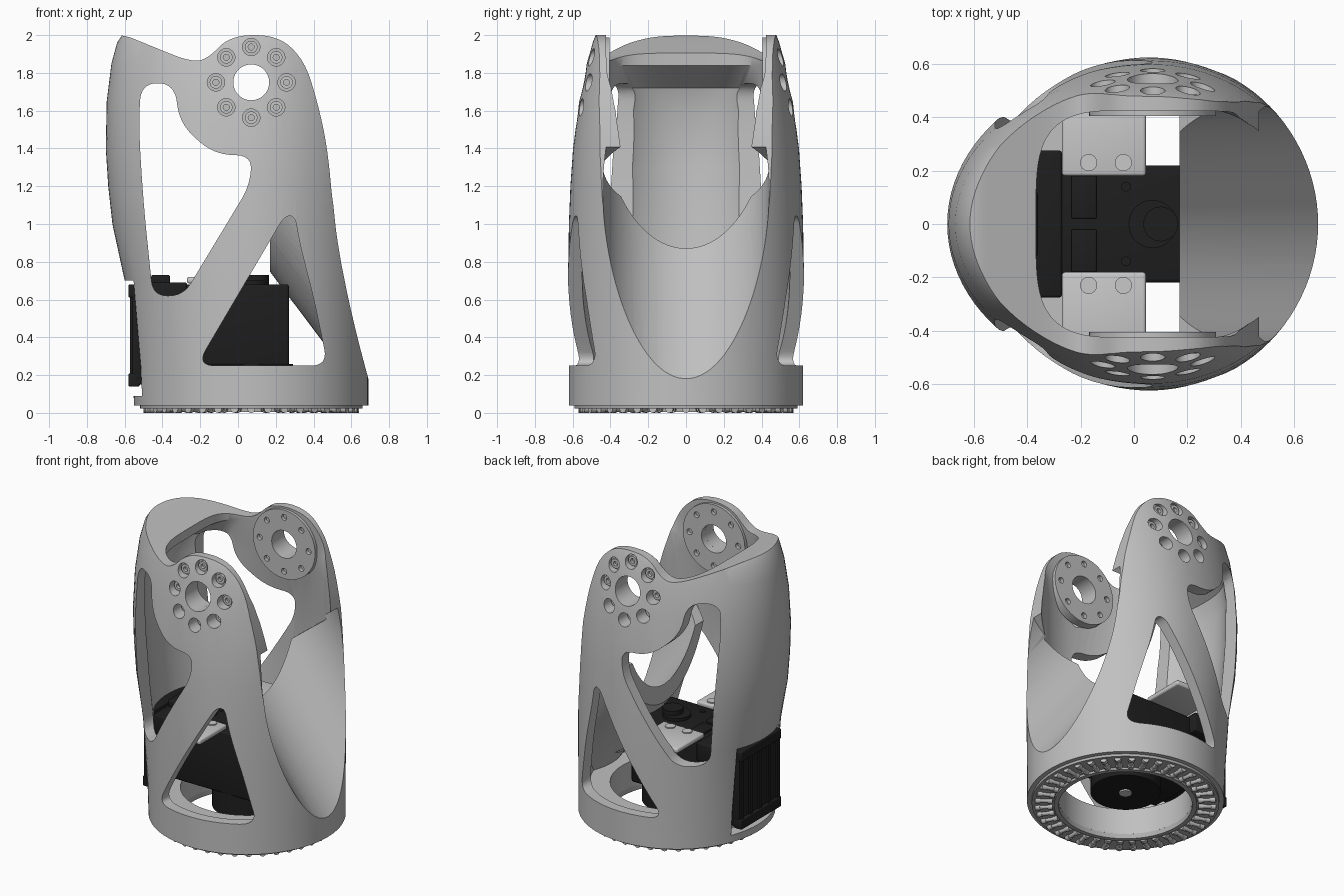
import bpy, bmesh, math
from mathutils import Vector as V

if "Cube" in bpy.data.objects:
    bpy.data.objects.remove(bpy.data.objects["Cube"], do_unlink=True)


def material(name, value):
    m = bpy.data.materials.new(name)
    m.use_nodes = True
    colour = (value, value, value, 1)
    m.diffuse_color = colour
    m.node_tree.nodes["Principled BSDF"].inputs["Base Color"].default_value = colour
    return m


SHELL = material("light grey shell", 0.53)
BRACKET = material("pale grey metal", 0.58)
BEARING = material("mid grey bearing", 0.42)
BLACK = material("motor black", 0.013)


def add(name, bm, mat=None):
    bmesh.ops.recalc_face_normals(bm, faces=bm.faces)
    me = bpy.data.meshes.new(name)
    bm.to_mesh(me)
    bm.free()
    ob = bpy.data.objects.new(name, me)
    bpy.context.collection.objects.link(ob)
    if mat:
        me.materials.append(mat)
    return ob


def loft(name, rings, mat=None, wrap=False):
    """Skin equal-sized point rings; cap the ends unless wrapped round."""
    bm = bmesh.new()
    rows = [[bm.verts.new(p) for p in r] for r in rings]
    n = len(rows[0])
    pairs = list(zip(rows, rows[1:])) + ([(rows[-1], rows[0])] if wrap else [])
    for a, b in pairs:
        for i in range(n):
            j = (i + 1) % n
            bm.faces.new((a[i], a[j], b[j], b[i]))
    if not wrap:
        bm.faces.new(rows[0])
        bm.faces.new(rows[-1])
    return add(name, bm, mat)


def circle(c, axis, r, n):
    u = axis.orthogonal().normalized()
    v = axis.cross(u).normalized()
    angles = [2 * math.pi * i / n for i in range(n)]
    return [c + r * (math.cos(t) * u + math.sin(t) * v) for t in angles]


def rod(name, a, b, r, mat=None, n=32):
    a, b = V(a), V(b)
    return loft(name, [circle(p, b - a, r, n) for p in (a, b)], mat)


def tube(name, a, b, inner, outer, mat, n=64):
    a, b = V(a), V(b)
    ends = ((a, inner), (a, outer), (b, outer), (b, inner))
    return loft(name, [circle(p, b - a, r, n) for p, r in ends], mat, True)


def box(name, lo, hi, mat=None, bevel=0):
    bm = bmesh.new()
    bmesh.ops.create_cube(bm, size=1)
    for v in bm.verts:
        v.co = [(l + h) / 2 + c * (h - l) for l, h, c in zip(lo, hi, v.co)]
    if bevel:
        bmesh.ops.bevel(bm, geom=bm.edges[:], offset=bevel, segments=3,
                        profile=0.5, affect='EDGES')
    return add(name, bm, mat)


def merge(name, parts, mat=None):
    bm = bmesh.new()
    for p in parts:
        bm.from_mesh(p.data)
        bpy.data.objects.remove(p, do_unlink=True)
    return add(name, bm, mat)


def boolean(ob, tool, op='DIFFERENCE', keep=False):
    mod = ob.modifiers.new("cut", 'BOOLEAN')
    mod.operation, mod.solver, mod.object = op, 'EXACT', tool
    bpy.context.view_layer.update()
    dg = bpy.context.evaluated_depsgraph_get()
    me = bpy.data.meshes.new_from_object(ob.evaluated_get(dg))
    ob.modifiers.clear()
    ob.data = me
    if not keep:
        bpy.data.objects.remove(tool, do_unlink=True)


def prism(name, corners):
    """Rounded polygon in x, z, carried right across the body in y."""
    pts = [V((x, 0, z)) for x, z, r in corners]
    path = []
    for i, p in enumerate(pts):
        ends = []
        for q in (pts[i - 1], pts[(i + 1) % len(pts)]):
            d = q - p
            ends.append(p + d.normalized() * min(corners[i][2], d.length * .48))
        if corners[i][2] == 0:
            path.append(p)
            continue
        for k in range(9):
            t = k / 8
            path.append((1 - t) ** 2 * ends[0] + 2 * t * (1 - t) * p + t * t * ends[1])
    return loft(name, [[p + V((0, y, 0)) for p in path] for y in (-1, 1)])


CX, JZ = 0.07, 1.75     # sleeve axis and joint height


def egg(z, left, right, half, e=2):
    ring = []
    for i in range(96):
        t = 2 * math.pi * i / 96
        c, s = math.cos(t), math.sin(t)
        reach = right - CX if c > 0 else CX - left
        ring.append((CX + math.copysign(abs(c) ** (2 / e), c) * reach,
                     math.copysign(abs(s) ** (2 / e), s) * half, z))
    return ring


# Outer sleeve, trimmed to its side outline
shell = loft("sleeve_shell", [egg(*r) for r in (
    (.04, -.55, .69, .62), (.25, -.56, .69, .62), (.7, -.6, .69, .625),
    (1, -.665, .69, .62), (1.2, -.687, .69, .612), (1.4, -.7, .69, .598),
    (1.65, -.695, .67, .565), (1.85, -.67, .64, .525), (1.96, -.64, .6, .495),
    (2.02, -.6, .58, .47))], SHELL)
boolean(shell, prism("outline", (
    (-.9, -.1, 0), (.8, -.1, 0), (.8, .3, 0), (.51, 1, .2), (.475, 1.4, .2),
    (.42, 1.65, .14), (.35, 1.87, .14), (.21, 2, .14), (-.04, 2, .13),
    (-.17, 1.865, .1), (-.27, 1.865, .1), (-.6, 2, .05), (-.9, 2, 0))), 'INTERSECT')

# Tilted round scoop on the +x side and the lining left behind it
along = V((-.602, 0, .799))
centre = V((.522, 0, 1.135))
scoop = rod("scoop", centre - 1.3 * along, centre + .25 * along, .44, n=96)
lining = rod("lining", centre - 1.25 * along, centre + .22 * along, .515, n=96)
boolean(lining, box("lining_limit", (.17, -1, -1), (2, 1, 3)), 'INTERSECT')

# Hollow inside with a thick collar at the top of the back
cavity = loft("cavity", [egg(*r) for r in (
    (.22, -.48, .62, .55), (.9, -.57, .62, .55), (1.3, -.62, .6, .53),
    (1.6, -.62, .6, .47, 2.3), (1.72, -.58, .6, .45, 2.6),
    (1.84, -.37, .6, .43, 4), (2.1, -.36, .6, .42, 4))])
boolean(cavity, lining, keep=True)
boolean(shell, cavity)
boolean(shell, scoop)
boolean(shell, box("arm_gap", (.25, -.41, 1.3), (1, .41, 2.2)))

# Side windows
triangle = prism("triangle_window", (
    (-.22, .25, .1), (.475, .25, .09), (.40, .61, .1), (.33, .88, .1),
    (.30, 1.045, .05), (.245, 1.04, .05)))
boolean(triangle, lining)
boolean(shell, triangle)
boolean(shell, prism("tall_window", (
    (-.515, 1.745, .1), (-.335, 1.745, .11), (-.31, 1.53, .11), (-.13, 1.37, .1),
    (.075, 1.36, .08), (.06, 1.2, .08), (-.29, .62, .08), (-.45, .62, .08),
    (-.5, 1.1, .2), (-.525, 1.5, .15))))

# Rear notch, floor opening, axle hole and bolt bores
boolean(shell, box("rear_notch", (-1, -.23, .09), (-.45, .23, .7)))
boolean(shell, rod("floor_hole", (CX, 0, -.1), (CX, 0, .35), .42, n=64))
boolean(shell, rod("axle_hole", (CX, -1, JZ), (CX, 1, JZ), .095, n=48))
spots = [(CX + .187 * math.cos(k * math.pi / 4), JZ + .187 * math.sin(k * math.pi / 4))
         for k in range(8)]
boolean(shell, merge("bores", [rod("bore", (x, s * .455, z), (x, s * .9, z), .046)
                               for x, z in spots for s in (-1, 1)]))

# Joint pads with bolts
for s, side in ((-1, "right"), (1, "left")):
    pad = tube(side + "_joint_pad", (CX, s * .405, JZ), (CX, s * .465, JZ), .095, .238, SHELL)
    boolean(pad, merge("pad_holes", [rod("hole", (x, s * .3, z), (x, s * .43, z), .02)
                                     for x, z in spots]))
    merge(side + "_joint_bolts", [tube("bolt", (x, s * .455, z), (x, s * .485, z), .016, .033,
                                       None, 24) for x, z in spots], BRACKET)

# Roller bearing under the base
tube("bearing_plate", (CX, 0, .022), (CX, 0, .045), .42, .59, BEARING, 96)
tube("bearing_inner_ring", (CX, 0, .006), (CX, 0, .03), .42, .45, BEARING, 96)
rollers = []
for k in range(40):
    d = V((math.cos(k * math.pi / 20), math.sin(k * math.pi / 20), 0))
    c = V((CX, 0, .021))
    rollers += [rod("roller", c + d * a, c + d * b, r, n=14)
                for a, b, r in ((.46, .49, .021), (.49, .54, .015), (.54, .57, .021))]
merge("bearing_rollers", rollers, SHELL)

# Motor
box("motor_body", (-.36, -.22, .25), (.27, .22, .68), BLACK, .015)
box("motor_rear_block", (-.51, -.2, .3), (-.35, .2, .66), BLACK)
box("motor_flange", (-.46, -.275, .56), (-.27, .275, .69), BLACK, .01)
box("motor_rear_cap", (-.46, -.12, .68), (-.36, .12, .73), BLACK, .01)
rod("motor_top_boss", (CX, 0, .67), (CX, 0, .7), .09, BLACK, 48)
rod("motor_top_cap", (.1, 0, .67), (.1, 0, .73), .065, BLACK, 48)
rod("motor_output", (CX, 0, .1), (CX, 0, .26), .22, BLACK, 48)
rod("output_screw", (CX, 0, .09), (CX, 0, .11), .04, BRACKET)
for s, side in ((-1, "right"), (1, "left")):
    y = s * .1
    box(side + "_socket", (-.235, y - .08, .67), (-.14, y + .08, .7), BLACK, .006)
    for x in (-.3, -.03):
        rod(side + "_motor_screw", (x, s * .14, .67), (x, s * .14, .687), .018, BLACK, 16)

# Rear electronics plate with ribs
box("rear_plate", (-.56, -.22, .15), (-.5, .22, .68), BLACK, .008)
for y in (-.2, -.1, 0, .1, .2):
    box("rear_plate_rib", (-.572, y - .014, .17), (-.55, y + .014, .66), BLACK)
for z in (.14, .61):
    box("rear_plate_bar", (-.58, -.22, z), (-.52, .22, z + .07), BLACK, .008)

# Motor mounting brackets
for s, side in ((-1, "right"), (1, "left")):
    ys = sorted((s * .18, s * .48))
    box(side + "_bracket", (-.27, ys[0], .685), (.045, ys[1], .72), BRACKET, .012)
    for x in (-.17, -.04):
        rod(side + "_bracket_screw", (x, s * .23, .71), (x, s * .23, .727), .032, BRACKET)

# Smooth shading with crisp edges
for ob in bpy.context.scene.objects:
    ob.select_set(ob.type == 'MESH')
bpy.context.view_layer.objects.active = shell
bpy.ops.object.shade_smooth_by_angle(angle=math.radians(32))
